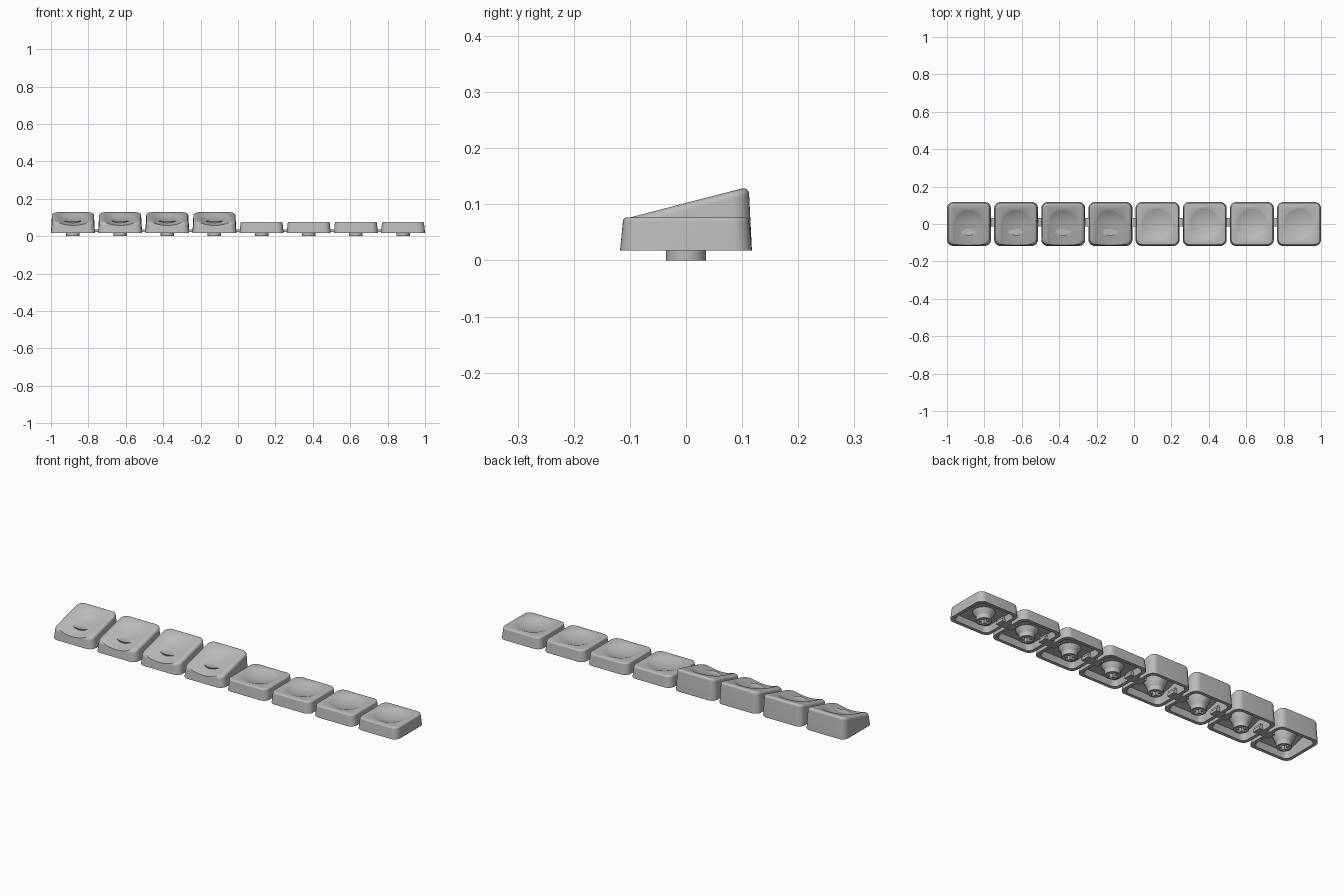
import bpy, bmesh, math
from mathutils import Matrix, Vector

if "Cube" in bpy.data.objects:
    bpy.data.objects.remove(bpy.data.objects["Cube"])

grey = bpy.data.materials.new("plain grey")
grey.use_nodes = True
colour = (0.5, 0.5, 0.5, 1)
grey.diffuse_color = colour
grey.node_tree.nodes["Principled BSDF"].inputs["Base Color"].default_value = colour

BASE = 0.018      # height of the skirt's lower rim
HALF = 0.1175     # half width of a cap
PITCH = 0.2521    # spacing of the caps


def make(name, bm):
    bmesh.ops.recalc_face_normals(bm, faces=bm.faces)
    mesh = bpy.data.meshes.new(name)
    bm.to_mesh(mesh)
    bm.free()
    mesh.materials.append(grey)
    obj = bpy.data.objects.new(name, mesh)
    bpy.context.collection.objects.link(obj)
    return obj


def activate(obj):
    bpy.ops.object.select_all(action="DESELECT")
    obj.select_set(True)
    bpy.context.view_layer.objects.active = obj


def cut(obj, cutter):
    activate(obj)
    mod = obj.modifiers.new("cut", "BOOLEAN")
    mod.operation = "DIFFERENCE"
    mod.solver = "EXACT"
    mod.object = cutter
    bpy.ops.object.modifier_apply(modifier=mod.name)
    bpy.data.objects.remove(cutter)


def smooth(obj, degrees):
    activate(obj)
    bpy.ops.object.shade_smooth_by_angle(angle=math.radians(degrees))


def rounded_square(half, radius, steps=8):
    points = []
    for corner in range(4):
        turn = corner * math.pi / 2
        for i in range(steps + 1):
            a = turn + i * math.pi / 2 / steps
            cx = math.copysign(half - radius, math.cos(turn + math.pi / 4))
            cy = math.copysign(half - radius, math.sin(turn + math.pi / 4))
            points.append((cx + radius * math.cos(a), cy + radius * math.sin(a)))
    return points


def bridge(bm, rings):
    for low, high in zip(rings, rings[1:]):
        for i in range(len(low)):
            j = (i + 1) % len(low)
            bm.faces.new((low[i], low[j], high[j], high[i]))


def box(bm, size, centre):
    matrix = Matrix.Translation(centre) @ Matrix.Diagonal((*size, 1))
    bmesh.ops.create_cube(bm, size=1, matrix=matrix)


def cap(name, front, back, edge, dish_depth, open_front):
    """Hollow cap whose top runs from the front height to the back height."""
    slope = (back - front) / 0.22

    def top(y):
        return front + slope * (y + 0.11)

    bm = bmesh.new()
    rings = []

    def ring(half, radius, height):
        rings.append([bm.verts.new((x, y, height(y))) for x, y in rounded_square(half, radius)])

    # Inside of the skirt, then the rim, the outside and the softened top edge
    ring(0.092, 0.022, lambda y: top(y) - 0.03)
    ring(0.101, 0.028, lambda y: BASE)
    ring(HALF, 0.034, lambda y: BASE)
    shoulder = HALF - 0.005
    for i in range(7):
        a = i * math.pi / 12
        inset, drop = edge * (1 - math.cos(a)), edge * (1 - math.sin(a))
        ring(shoulder - inset, 0.032 - inset / 2, lambda y: top(y) - drop)
    bridge(bm, rings)
    bm.faces.new(rings[0])
    bm.faces.new(rings[-1])
    obj = make(name, bm)

    # Round finger dish, drawn out through the front edge on the tall caps
    bm = bmesh.new()
    radius = (0.085 ** 2 + dish_depth ** 2) / (2 * dish_depth)
    bmesh.ops.create_uvsphere(bm, u_segments=128, v_segments=64, radius=radius,
                              matrix=Matrix.Rotation(math.pi / 2, 4, "X"))
    if open_front:
        for v in bm.verts:
            if v.co.y < -0.001:
                v.co.y -= 0.3
    bm.transform(Matrix.Translation((0, 0, top(0) - dish_depth))
                 @ Matrix.Rotation(math.atan(slope), 4, "X")
                 @ Matrix.Translation((0, 0, radius)))
    cut(obj, make("dish_cutter", bm))
    smooth(obj, 28)
    return obj


def stem(name, profile):
    """Turned post with a cross-shaped socket."""
    bm = bmesh.new()
    rings = []
    for r, z in profile:
        rings.append([bm.verts.new((r * math.cos(i * math.tau / 40), r * math.sin(i * math.tau / 40), z))
                      for i in range(40)])
    bridge(bm, rings)
    bm.faces.new(rings[0])
    bm.faces.new(rings[-1])
    obj = make(name, bm)
    for size in ((0.052, 0.016, 0.08), (0.016, 0.052, 0.08)):
        bm = bmesh.new()
        box(bm, size, (0, 0, 0))
        cut(obj, make("socket_cutter", bm))
    smooth(obj, 28)
    return obj


tall_cap = cap("tall_cap", 0.074, 0.131, 0.014, 0.016, True)
low_cap = cap("low_cap", 0.077, 0.077, 0.008, 0.016, False)
tall_stem = stem("tall_stem", [(0.036, 0), (0.036, 0.022), (0.042, 0.032), (0.05, 0.05), (0.062, 0.08)])
low_stem = stem("low_stem", [(0.036, 0), (0.036, 0.022), (0.042, 0.031), (0.054, 0.05)])

# Bar joining neighbours, with an upright tab against each inner wall
bm = bmesh.new()
box(bm, (0.09, 0.045, 0.014), (0, 0.01, 0.028))
for side in (-1, 1):
    box(bm, (0.012, 0.045, 0.025), (side * 0.033, 0.01, 0.0365))
connector = make("connector", bm)


def place(source, x):
    copy = source.copy()
    copy.location = Vector((x, 0, 0))
    bpy.context.collection.objects.link(copy)


# Four tall caps on the right, four low caps on the left
for i in range(8):
    x = (i - 3.5) * PITCH
    for part in ((tall_cap, tall_stem) if i < 4 else (low_cap, low_stem)):
        place(part, x)
    if i < 7:
        place(connector, x + PITCH / 2)
for source in (tall_cap, low_cap, tall_stem, low_stem, connector):
    bpy.data.objects.remove(source)
